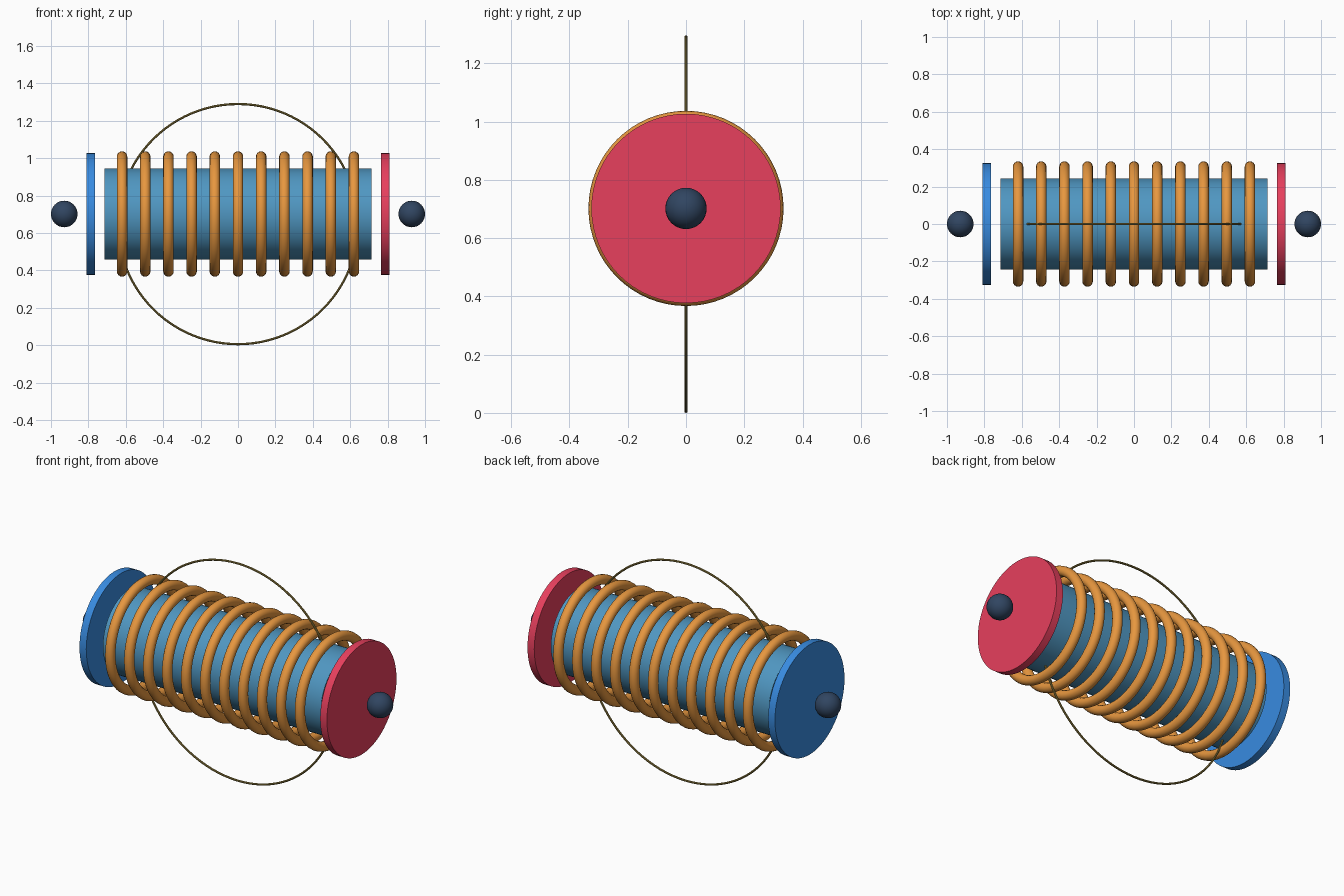
import bpy
from math import pi

if "Cube" in bpy.data.objects:
    bpy.data.objects.remove(bpy.data.objects["Cube"])

AXIS_Z = 0.702  # height of the coil axis


def material(name, rgb):
    m = bpy.data.materials.new(name)
    m.diffuse_color = (*rgb, 1)
    m.use_nodes = True
    m.node_tree.nodes["Principled BSDF"].inputs["Base Color"].default_value = m.diffuse_color
    return m


def finish(name, mat):
    ob = bpy.context.object
    ob.name = name
    ob.data.materials.append(mat)
    bpy.ops.object.shade_smooth_by_angle()


def x_cylinder(name, x, radius, length, mat):
    bpy.ops.mesh.primitive_cylinder_add(vertices=64, radius=radius, depth=length,
                                        location=(x, 0, AXIS_Z), rotation=(0, pi / 2, 0))
    finish(name, mat)


def ring(name, loc, rot, major, minor, mat, segs=64, sides=16):
    bpy.ops.mesh.primitive_torus_add(location=loc, rotation=rot, major_radius=major,
                                     minor_radius=minor, major_segments=segs,
                                     minor_segments=sides)
    finish(name, mat)


steel = material("steel_blue", (0.08, 0.31, 0.54))
copper = material("copper", (0.80, 0.31, 0.05))
red = material("red", (0.80, 0.05, 0.11))
blue = material("blue", (0.04, 0.26, 0.75))
navy = material("navy", (0.03, 0.06, 0.12))
brass = material("brass", (0.30, 0.22, 0.05))

# Core
x_cylinder("core", 0, 0.244, 1.426, steel)

# Coil turns
for i in range(11):
    ring(f"coil_turn_{i + 1}", ((i - 5) * 0.124, 0, AXIS_Z), (0, pi / 2, 0),
         0.307, 0.028, copper)

# End discs and terminal balls
for side, s, mat in (("left", -1, blue), ("right", 1, red)):
    x_cylinder(f"{side}_end_disc", s * 0.787, 0.325, 0.044, mat)
    bpy.ops.mesh.primitive_uv_sphere_add(segments=32, ring_count=16, radius=0.071,
                                         location=(s * 0.929, 0, AXIS_Z))
    finish(f"{side}_terminal", navy)

# Large thin upright hoop through the core
ring("hoop", (0, 0, 0.648), (pi / 2, 0, 0), 0.642, 0.006, brass, 96, 8)
